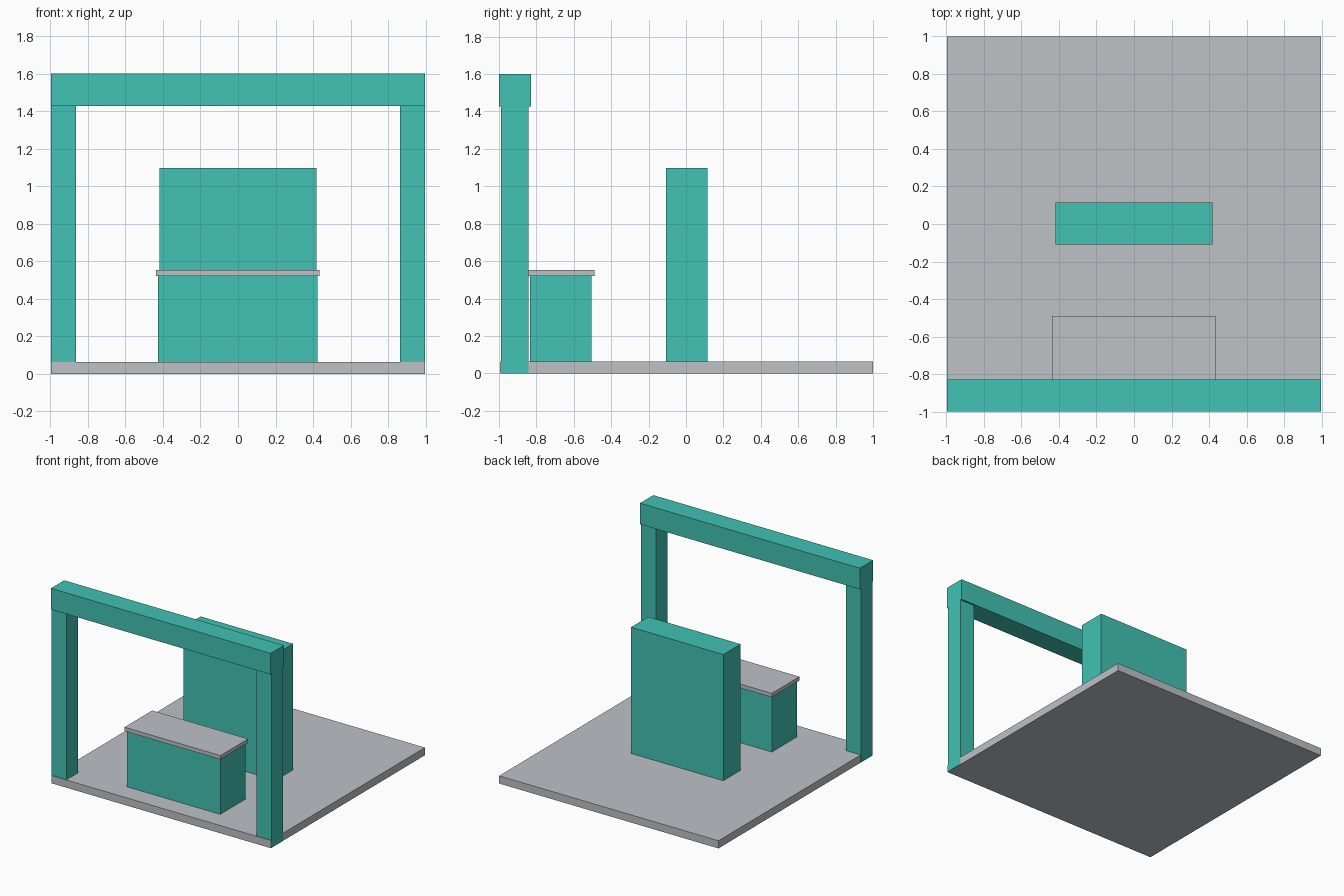
import bpy
from mathutils import Vector

if "Cube" in bpy.data.objects:
    bpy.data.objects.remove(bpy.data.objects["Cube"])


def material(name, color):
    m = bpy.data.materials.new(name)
    m.diffuse_color = (*color, 1)
    m.use_nodes = True
    m.node_tree.nodes["Principled BSDF"].inputs["Base Color"].default_value = m.diffuse_color
    return m


TEAL = material("teal", (0.054, 0.539, 0.456))
GREY = material("light grey", (0.508, 0.539, 0.565))


def box(name, lo, hi, mat):
    """Axis-aligned box between two opposite corners."""
    lo, hi = Vector(lo), Vector(hi)
    bpy.ops.mesh.primitive_cube_add(size=1)
    o = bpy.context.object
    o.name = o.data.name = name
    for v in o.data.vertices:
        v.co = (lo + hi) / 2 + v.co * (hi - lo)
    o.data.materials.append(mat)
    return o


# floor slab
box("floor", (-0.995, -0.995, 0), (0.995, 1, 0.063), GREY)

# entrance frame: two posts, slightly proud of the floor sides, and a beam
for side, x0, x1 in (("left", -0.997, -0.862), ("right", 0.862, 0.997)):
    box(side + "_post", (x0, -0.99, 0.001), (x1, -0.842, 1.44), TEAL)
box("beam", (-0.997, -1, 1.427), (0.997, -0.828, 1.6), TEAL)

# counter with an overhanging top
box("counter", (-0.425, -0.834, 0.002), (0.423, -0.505, 0.525), TEAL)
box("counter_top", (-0.436, -0.847, 0.521), (0.434, -0.489, 0.553), GREY)

# display wall behind the counter
box("back_wall", (-0.419, -0.108, 0.002), (0.418, 0.115, 1.098), TEAL)
